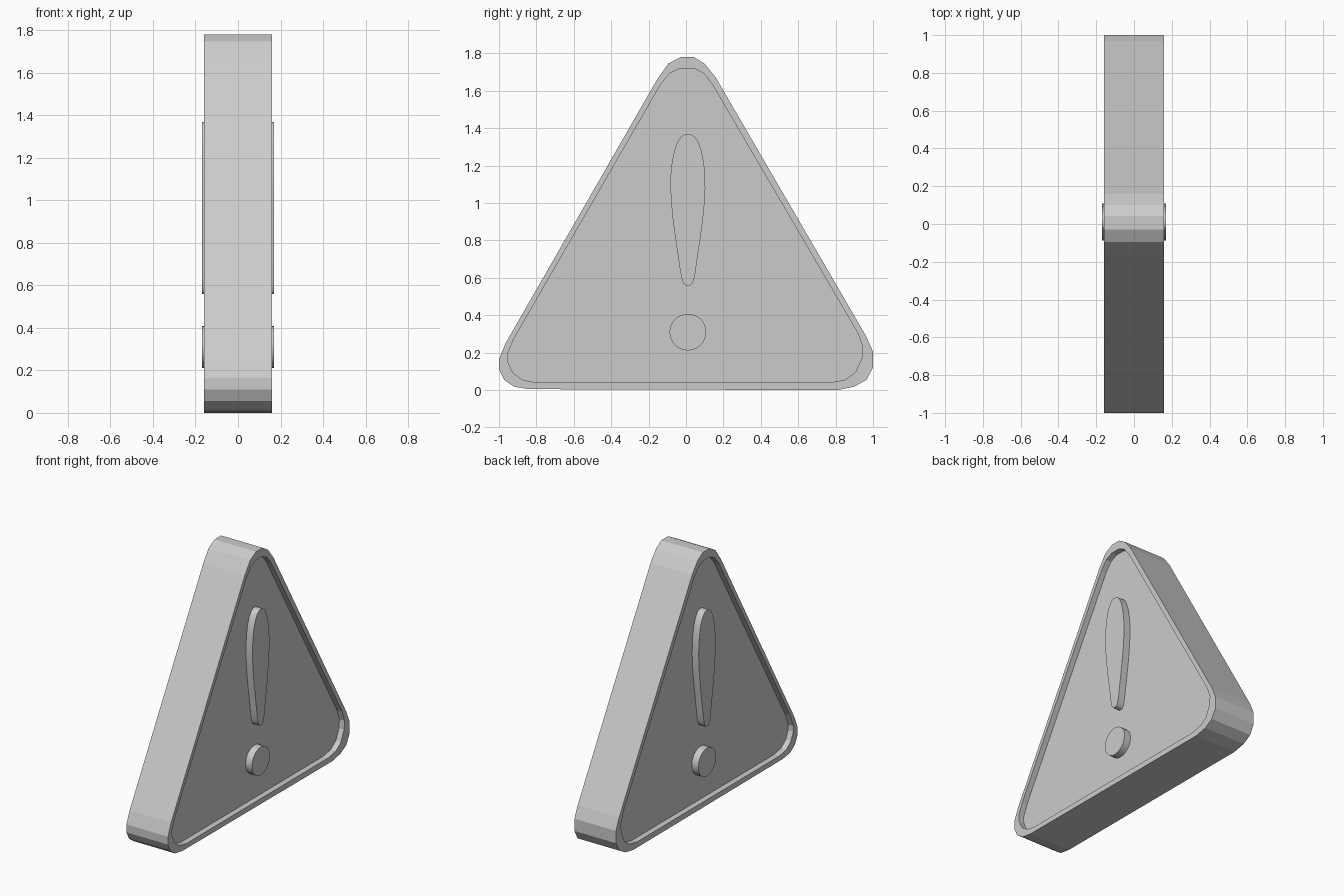
import bpy, bmesh, math

if "Cube" in bpy.data.objects:
    bpy.data.objects.remove(bpy.data.objects["Cube"])

HALF = 0.16      # half thickness of the rim
PANEL = 0.12     # half thickness at the recessed panel
RAISED = 0.17    # half reach of the raised symbol

# (y, z) outlines, counter-clockwise seen from +x
OUTER = [(-0.84, 0.005), (0.81, 0), (0.90, 0.018), (0.965, 0.055), (1, 0.12), (1, 0.205),
         (0.965, 0.285), (0.16, 1.67), (0.10, 1.745), (0.043, 1.78), (-0.03, 1.78),
         (-0.095, 1.745), (-0.155, 1.66), (-0.965, 0.25), (-1, 0.165), (-1, 0.11),
         (-0.972, 0.055), (-0.92, 0.018)]
INNER = [(-0.80, 0.04), (0.765, 0.04), (0.85, 0.055), (0.905, 0.095), (0.94, 0.17), (0.945, 0.23),
         (0.918, 0.305), (0.14, 1.635), (0.092, 1.695), (0.04, 1.72), (-0.03, 1.72),
         (-0.085, 1.695), (-0.135, 1.635), (-0.92, 0.275), (-0.955, 0.19), (-0.953, 0.15),
         (-0.925, 0.092), (-0.875, 0.055)]


def finish(bm, name):
    bmesh.ops.recalc_face_normals(bm, faces=bm.faces)
    mesh = bpy.data.meshes.new(name)
    bm.to_mesh(mesh)
    bm.free()
    obj = bpy.data.objects.new(name, mesh)
    bpy.context.collection.objects.link(obj)
    return obj


def loft(name, rings, smooth=False):
    """Bridge consecutive (x, outline) rings and cap both ends."""
    bm = bmesh.new()
    loops = [[bm.verts.new((x, y, z)) for y, z in pts] for x, pts in rings]
    for a, b in zip(loops, loops[1:]):
        for i in range(len(a)):
            j = (i + 1) % len(a)
            bm.faces.new((a[i], a[j], b[j], b[i]))
    bm.faces.new(loops[0])
    bm.faces.new(loops[-1])
    obj = finish(bm, name)
    if smooth:
        bpy.context.view_layer.objects.active = obj
        obj.select_set(True)
        bpy.ops.object.shade_smooth_by_angle(angle=math.radians(40))
        obj.select_set(False)
    return obj


# Triangular plate with a raised rim on both faces
loft("sign_plate", [(-PANEL, INNER), (-HALF, INNER), (-HALF, OUTER),
                    (HALF, OUTER), (HALF, INNER), (PANEL, INNER)])

# Tapered bar: half width at each height, mirrored about y = 0.01
CY = 0.01
BAR = [(0.56, 0.012), (0.568, 0.022), (0.59, 0.032), (0.63, 0.040), (0.70, 0.050), (0.80, 0.065),
       (0.90, 0.079), (1.0, 0.089), (1.08, 0.093), (1.15, 0.092), (1.22, 0.085), (1.28, 0.073),
       (1.325, 0.056), (1.355, 0.036), (1.368, 0.015)]
bar = [(CY + w, z) for z, w in BAR] + [(CY - w, z) for z, w in reversed(BAR)]

# Round dot below the bar
dot = [(CY + 0.098 * math.cos(math.tau * i / 32), 0.31 + 0.098 * math.sin(math.tau * i / 32))
       for i in range(32)]

# Raised symbol on both faces
for side, s in (("right", 1), ("left", -1)):
    for part, outline in (("bar", bar), ("dot", dot)):
        loft(f"{part}_{side}", [(s * (PANEL - 0.01), outline), (s * RAISED, outline)], smooth=True)
